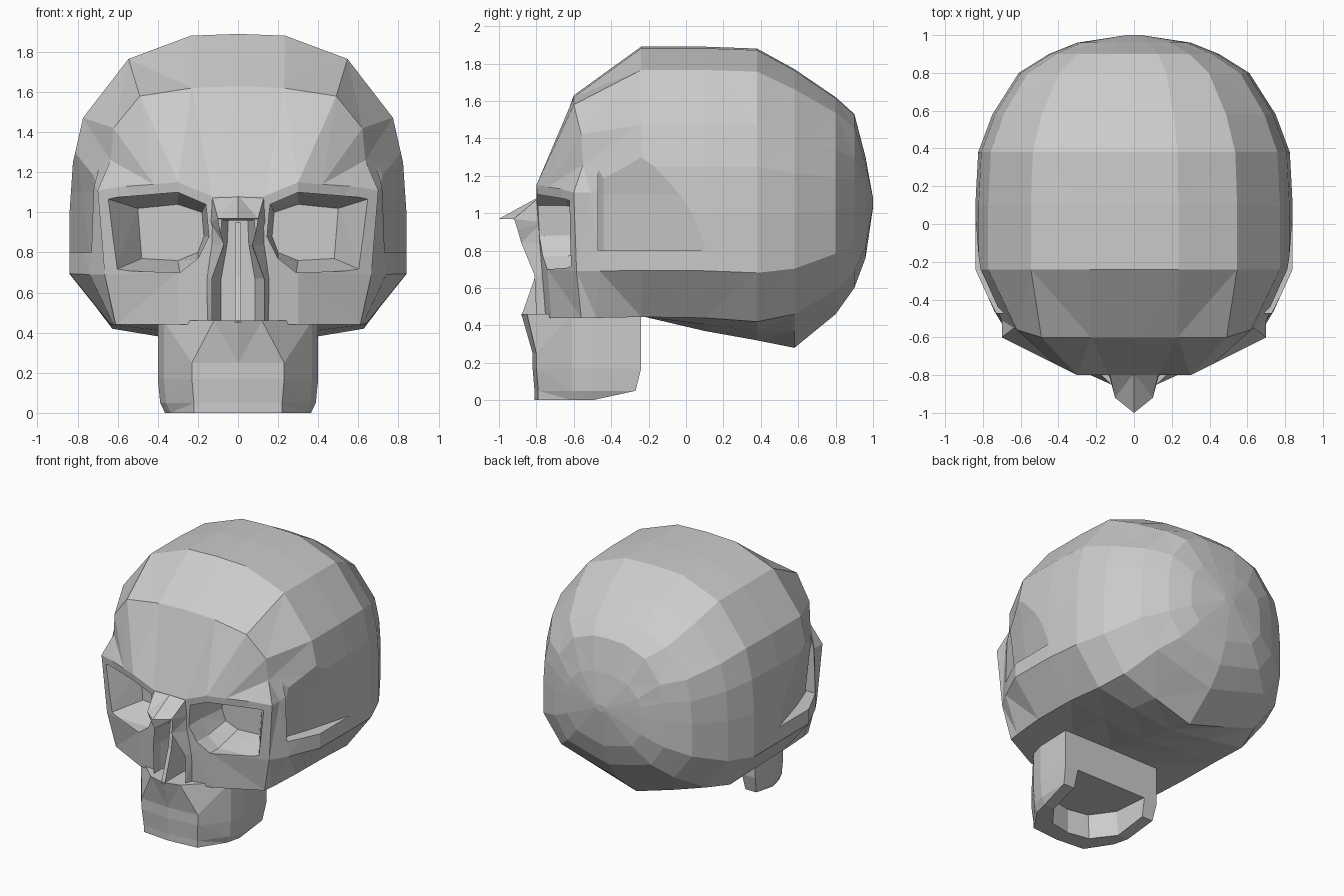
import bpy
import bmesh

if "Cube" in bpy.data.objects:
    bpy.data.objects.remove(bpy.data.objects["Cube"], do_unlink=True)

bone = bpy.data.materials.new("bone_grey")
bone.use_nodes = True
colour = (0.6, 0.6, 0.6, 1)
bone.diffuse_color = colour
bone.node_tree.nodes["Principled BSDF"].inputs["Base Color"].default_value = colour


def build(name, verts, faces):
    """Make a mesh from one half and its mirror image, welded on the middle plane."""
    bm = bmesh.new()
    for side in (1, -1):
        made = [bm.verts.new((side * x, y, z)) for x, y, z in verts]
        for face in faces:
            bm.faces.new([made[i] for i in face])
    bmesh.ops.remove_doubles(bm, verts=bm.verts, dist=0.0005)
    bmesh.ops.triangulate(bm, faces=bm.faces)
    bmesh.ops.recalc_face_normals(bm, faces=bm.faces)
    mesh = bpy.data.meshes.new(name)
    bm.to_mesh(mesh)
    bm.free()
    mesh.materials.append(bone)
    ob = bpy.data.objects.new(name, mesh)
    bpy.context.collection.objects.link(ob)
    return ob


def loft(rings, closed=False, caps=True):
    """Join rings of equal length; open rings start and end on the middle plane."""
    n = len(rings[0])
    verts = [p for ring in rings for p in ring]
    faces = []
    for r in range(len(rings) - 1):
        for i in range(n if closed else n - 1):
            j = (i + 1) % n
            faces.append((r * n + i, r * n + j, (r + 1) * n + j, (r + 1) * n + i))
    if caps:
        faces.append(tuple(range(n)))
        faces.append(tuple(range(len(verts) - n, len(verts))))
    return verts, faces


def carve(target, cutter):
    """Subtract the cutter and discard it."""
    cutter.hide_render = True
    mod = target.modifiers.new("carve", "BOOLEAN")
    mod.object = cutter
    mod.operation = "DIFFERENCE"
    mod.solver = "EXACT"
    bpy.context.view_layer.objects.active = target
    bpy.ops.object.modifier_apply(modifier=mod.name)
    bpy.data.objects.remove(cutter, do_unlink=True)


def section(y, width, top, mid, corner, base):
    """Half cross-section of the cranium, from crown to underside."""
    dome = [(0, 1), (.28, .99), (.65, .86), (.92, .53), (.98, .28), (1, 0)]
    pts = [(width * a, y, mid + (top - mid) * h) for a, h in dome]
    return pts + [(width, y, mid - .55 * (mid - corner)), (width * .76, y, corner),
                  (width * .4, y, (corner + base) / 2), (0, y, base)]


# Cranium: face outline and forehead edge, then sections towards the back
face_outline = [(0, -.8, 1.08), (.13, -.8, 1.08), (.3, -.8, 1.15), (.42, -.74, 1.14),
                (.56, -.67, 1.13), (.7, -.6, 1.11), (.665, -.585, .69),
                (.61, -.56, .44), (.3, -.72, .44), (0, -.78, .44)]
forehead = [(0, -.6, 1.63), (.23, -.6, 1.62), (.49, -.6, 1.58), (.62, -.56, 1.42),
            (.635, -.55, 1.26), (.7, -.51, 1.11), (.74, -.46, .69),
            (.62, -.48, .44), (.3, -.5, .44), (0, -.5, .44)]
stations = [
    (-.24, .84, 1.89, 1, .445, .45),
    (.1, .84, 1.89, 1, .44, .37),
    (.38, .825, 1.88, 1, .42, .32),
    (.58, .75, 1.77, 1, .46, .28),
    (.8, .61, 1.62, 1.02, .59, .46),
    (.9, .45, 1.53, 1.04, .69, .6),
    (.96, .3, 1.3, 1.05, .82, .76),
    (1, .04, 1.08, 1.06, 1.04, 1.03),
]
verts, faces = loft([face_outline, forehead] + [section(*s) for s in stations])

# Front of the face: replace the flat front cap with cheek and brow planes
faces.pop(-2)
a = len(verts)
b, c = a + 1, a + 2
verts += [(0, -.78, .7), (.16, -.77, .7), (.3, -.74, .7)]
faces += [(0, 1, b, a), (1, 2, c, b), (2, 3, 4, 5, 6, c), (c, 6, 7, 8), (a, b, c, 8, 9)]
skull = build("skull", verts, faces)

# Eye sockets
rim = [(.66, 1.07), (.62, .71), (.29, .7), (.2, .77), (.145, .88), (.16, 1.04), (.3, 1.1)]
back = [(.5, 1.02), (.48, .77), (.3, .76), (.2, .8), (.17, .88), (.18, 1), (.3, 1.04)]
rings = [[(x, y, z) for x, z in shape] for y, shape in ((-1.1, rim), (-.64, rim), (-.43, back))]
carve(skull, build("socket_cutter", *loft(rings, closed=True)))

# Temple hollows behind the outer rims of the sockets
plan = [(.63, -.47), (.67, -.44), (.74, -.24), (.85, .15), (1.2, .15), (1.2, -.47)]
rings = [[(x + out, y, z) for x, y in plan] for z, out in ((.8, 0), (1.1, .035), (1.45, .1))]
carve(skull, build("temple_cutter", *loft(rings, closed=True)))

# Nose opening
hole = [(0, .97), (.08, .97), (.09, .84), (.14, .67), (.14, .46), (0, .46)]
rings = [[(x * k, y, z) for x, z in hole] for y, k in ((-1.1, 1), (-.75, 1), (-.58, .6))]
carve(skull, build("nose_cutter", *loft(rings)))

# Nasal bone: outer root, projecting rim and inner wall
root = [(0, -.79, 1.085), (.13, -.79, 1.08), (.14, -.77, .95),
        (.15, -.75, .84), (.165, -.75, .67), (.15, -.75, .44)]
edge = [(0, -1, .97), (.1, -.92, .97), (.09, -.9, .91),
        (.07, -.88, .84), (.13, -.81, .67), (.13, -.8, .45)]
inner = [(x, -.7, z - .01) for x, y, z in edge]
build("nasal_bone", *loft([root, edge, inner], caps=False))

# Thin plate dividing the nose opening
plate = [(-.88, .45), (-.8, .68), (-.76, .95), (-.57, .95), (-.57, .45)]
rings = [[(x, y, z) for y, z in plate] for x in (0, .014)]
verts, faces = loft(rings, closed=True)
faces.pop(-2)
build("nasal_septum", verts, faces)

# Upper jaw: stacked outlines with a hollow palate
rows = [(0, .81, .79, .22, -.5, .91), (.05, .81, .79, .22, -.27, .97),
        (.17, .82, .8, .23, -.24, 1), (.25, .82, .8, .23, -.24, 1),
        (.46, .88, .85, .12, -.24, 1)]
rings = [[(0, -mid, z), (flat, -front, z), (.37 * k, -.61, z), (.4 * k, -.5, z),
          (.4 * k, rear, z), (0, rear, z)] for z, mid, front, flat, rear, k in rows]
jaw = build("upper_jaw", *loft(rings))
arch = [(0, -.69), (.16, -.66), (.28, -.5), (.32, -.1), (0, -.1)]
rings = [[(x * k, y, z) for x, y in arch] for z, k in ((-.1, 1.03), (.18, .95))]
carve(jaw, build("palate_cutter", *loft(rings)))
